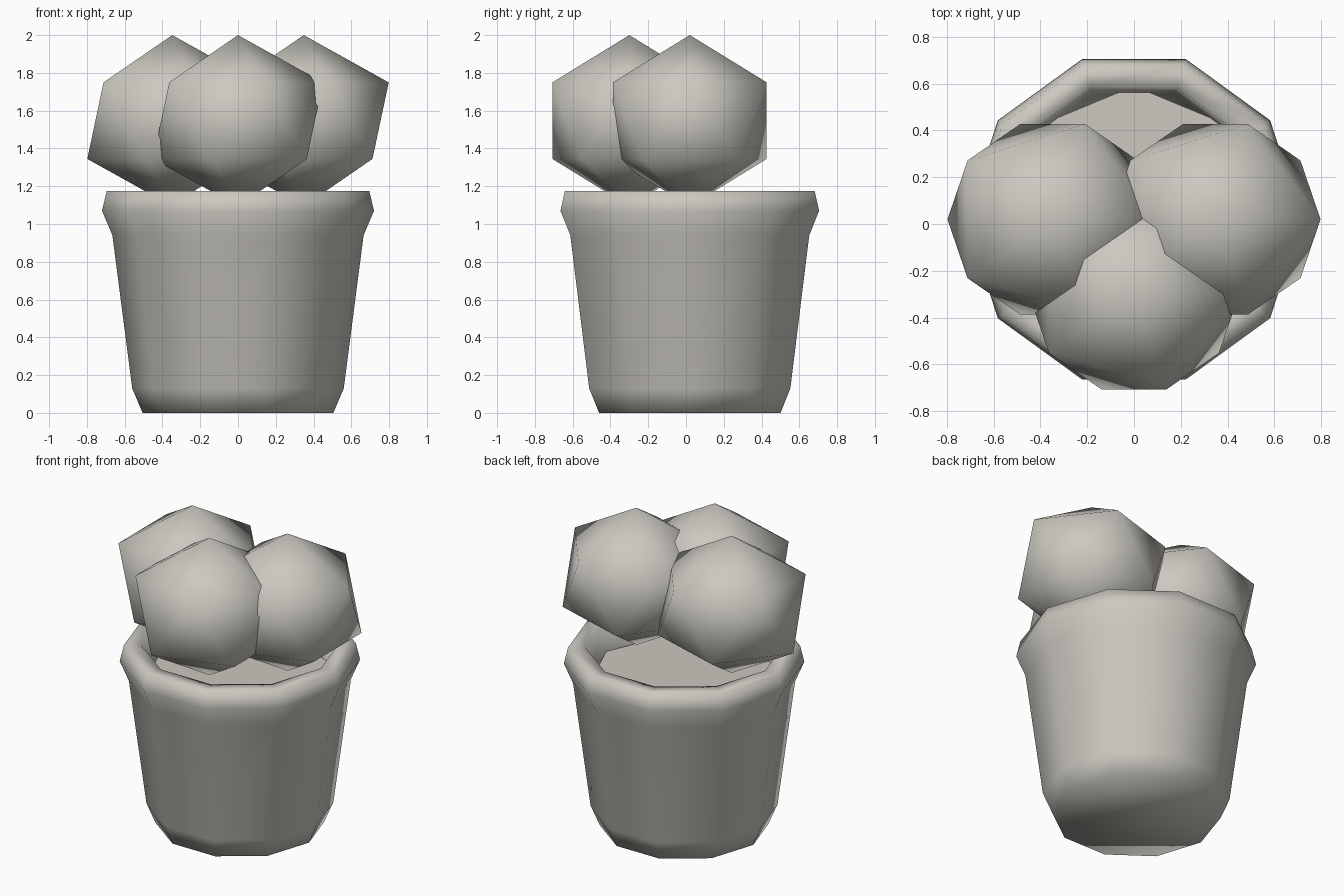
import bpy
import bmesh
from math import cos, sin, tau

cube = bpy.data.objects.get("Cube")
if cube:
    bpy.data.objects.remove(cube, do_unlink=True)

CENTRE_Y = 0.02

# One warm stone grey for the whole model
stone = bpy.data.materials.new("warm_grey")
stone.use_nodes = True
colour = (0.6, 0.58, 0.53, 1)
stone.diffuse_color = colour
stone.node_tree.nodes["Principled BSDF"].inputs["Base Color"].default_value = colour


def add_object(name, bm, location, smooth=True):
    bmesh.ops.recalc_face_normals(bm, faces=bm.faces)
    mesh = bpy.data.meshes.new(name)
    bm.to_mesh(mesh)
    bm.free()
    for face in mesh.polygons:
        face.use_smooth = smooth
    mesh.materials.append(stone)
    obj = bpy.data.objects.new(name, mesh)
    obj.location = location
    bpy.context.collection.objects.link(obj)
    return obj


def lathe(name, profile, sides):
    """Turn a (radius, height) profile and cap both of its ends."""
    bm = bmesh.new()
    rings = [[bm.verts.new((r * cos(tau * i / sides), r * sin(tau * i / sides), z))
              for i in range(sides)] for r, z in profile]
    for low, high in zip(rings, rings[1:]):
        for i in range(sides):
            j = (i + 1) % sides
            bm.faces.new((low[i], low[j], high[j], high[i]))
    bm.faces.new(rings[0])
    bm.faces.new(rings[-1])
    return add_object(name, bm, (0, CENTRE_Y, 0))


# Ten-sided pot: outer wall, flared rim, inner wall and floor
lathe("pot", [(0.505, 0), (0.56, 0.13), (0.665, 0.94), (0.72, 1.07),
              (0.695, 1.175), (0.592, 1.175), (0.565, 0.94), (0.47, 0.13)], 10)

# Eight-sided soil disc sunk below the rim
bm = bmesh.new()
bmesh.ops.create_circle(bm, cap_ends=True, segments=8, radius=0.57)
soil = add_object("soil", bm, (0, CENTRE_Y, 0.99), smooth=False)

# Three rounded plant heads
for name, x, y in (("left_ball", 0.348, CENTRE_Y),
                   ("right_ball", -0.348, CENTRE_Y),
                   ("front_ball", 0, -0.3)):
    bm = bmesh.new()
    bmesh.ops.create_icosphere(bm, subdivisions=1, radius=1)
    bmesh.ops.scale(bm, vec=(0.503, 0.479, 0.453), verts=bm.verts)
    add_object(name, bm, (x, y, 1.547))
